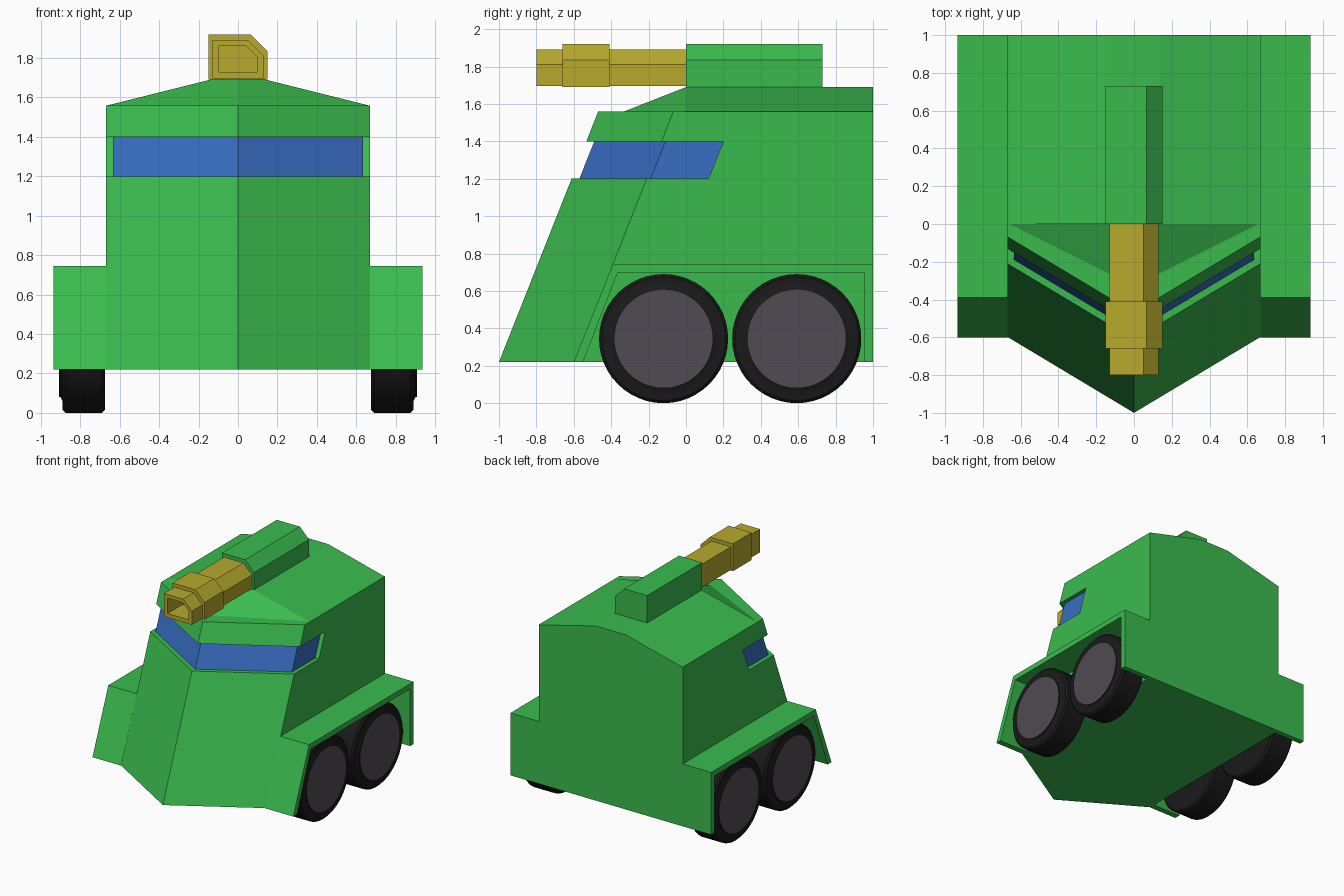
import bpy
import bmesh
from math import cos, sin, tau, radians

if "Cube" in bpy.data.objects:
    bpy.data.objects.remove(bpy.data.objects["Cube"])


def material(name, r, g, b):
    mat = bpy.data.materials.new(name)
    mat.use_nodes = True
    mat.diffuse_color = (r, g, b, 1)
    mat.node_tree.nodes["Principled BSDF"].inputs["Base Color"].default_value = (r, g, b, 1)
    return mat


GREEN = material("green paint", 0.042, 0.5, 0.076)
BLUE = material("blue glass", 0.04, 0.155, 0.54)
YELLOW = material("mustard metal", 0.48, 0.4, 0.027)
BLACK = material("black rubber", 0.01, 0.01, 0.01)
GREY = material("grey hub", 0.08, 0.07, 0.082)


def loft(name, sections, *mats):
    """Skin a row of matching closed loops and cap both ends."""
    bm = bmesh.new()
    rings = [[bm.verts.new(p) for p in loop] for loop in sections]
    for a, b in zip(rings, rings[1:]):
        for i in range(len(a)):
            j = (i + 1) % len(a)
            bm.faces.new((a[i], a[j], b[j], b[i]))
    bm.faces.new(rings[0])
    bm.faces.new(rings[-1])
    bmesh.ops.recalc_face_normals(bm, faces=bm.faces)
    mesh = bpy.data.meshes.new(name)
    bm.to_mesh(mesh)
    bm.free()
    obj = bpy.data.objects.new(name, mesh)
    bpy.context.collection.objects.link(obj)
    for mat in mats:
        mesh.materials.append(mat)
    return obj


# Hull: arrow-shaped plan whose nose leans back with height
HALF, LEAN, SWEEP = 0.67, 0.396, 0.6
BOTTOM, SILL, LINTEL, EAVES, RIDGE = 0.22, 1.2, 1.4, 1.56, 1.69


def nose(z):
    return -1 + LEAN * (z - BOTTOM)


def arrow(z, inset=0.0, back=1.0):
    w, tip = HALF - inset, nose(z) + inset * 1.2
    side = tip + SWEEP * w
    return [(0, tip, z), (w, side, z), (w, back, z), (-w, back, z), (-w, side, z)]


def rear_plan(z, front):
    return [(HALF, front, z), (HALF, 1, z), (-HALF, 1, z), (-HALF, front, z)]


loft("lower_hull", [arrow(BOTTOM), arrow(SILL)], GREEN)
loft("upper_hull", [arrow(LINTEL), arrow(EAVES)], GREEN)
loft("rear_hull_band", [rear_plan(SILL, 0.12), rear_plan(LINTEL, 0.2)], GREEN)
loft("wraparound_window", [arrow(SILL, 0.035, 0.3), arrow(LINTEL, 0.035, 0.3)], BLUE)

# Roof: low hipped cap with a narrow flat top
loft("roof", [
    [(0, -0.33, EAVES), (0.66, 0, EAVES), (0.66, 1, EAVES), (-0.66, 1, EAVES), (-0.66, 0, EAVES)],
    [(0, 0, RIDGE), (0.14, 0, RIDGE), (0.14, 1, RIDGE), (-0.14, 1, RIDGE), (-0.14, 0, RIDGE)],
], GREEN)


# Gun: box section with one clipped upper corner
def clipped(y, w, low, top, clip):
    return [(-w, y, low), (w, y, low), (w, y, top - clip), (w - clip, y, top), (-w, y, top)]


def thick(y):
    return clipped(y, 0.15, RIDGE, 1.92, 0.085)


def thin(y):
    return clipped(y, 0.13, 1.695, 1.89, 0.08)


def bore(y):
    return clipped(y, 0.097, 1.73, 1.86, 0.055)


loft("gun_housing", [thick(0), thick(0.73)], GREEN)
loft("gun_barrel", [thin(0), thin(-0.41), thick(-0.41), thick(-0.66), thin(-0.66),
                    thin(-0.8), bore(-0.8), bore(-0.6)], YELLOW)

# Wheel guards: arched shells open outward and below
GUARD = [(-0.6, 0.22), (-0.39, 0.745), (1, 0.745), (1, 0.22),
         (0.955, 0.22), (0.955, 0.7), (-0.365, 0.7), (-0.55, 0.22)]
# Wheel profile as (radius, distance from centre line)
WHEEL = [(0.33, 0.675), (0.345, 0.69), (0.345, 0.875), (0.33, 0.89),
         (0.285, 0.89), (0.265, 0.9), (0.265, 0.908)]
SEGMENTS = 48

for side, s in (("left", 1), ("right", -1)):
    loft(side + "_wheel_guard",
         [[(s * x, y, z) for y, z in GUARD] for x in (HALF, 0.935)], GREEN)
    for place, cy in (("front", -0.12), ("rear", 0.592)):
        rings = [[(s * x, cy + r * cos(tau * i / SEGMENTS), 0.345 + r * sin(tau * i / SEGMENTS))
                  for i in range(SEGMENTS)] for r, x in WHEEL]
        wheel = loft(f"{side}_{place}_wheel", rings, BLACK, GREY)
        # Grey hub on the outermost flat face
        for face in wheel.data.polygons:
            if abs(face.center.x) > 0.907:
                face.material_index = 1
        bpy.ops.object.select_all(action="DESELECT")
        wheel.select_set(True)
        bpy.context.view_layer.objects.active = wheel
        bpy.ops.object.shade_smooth_by_angle(angle=radians(30))
